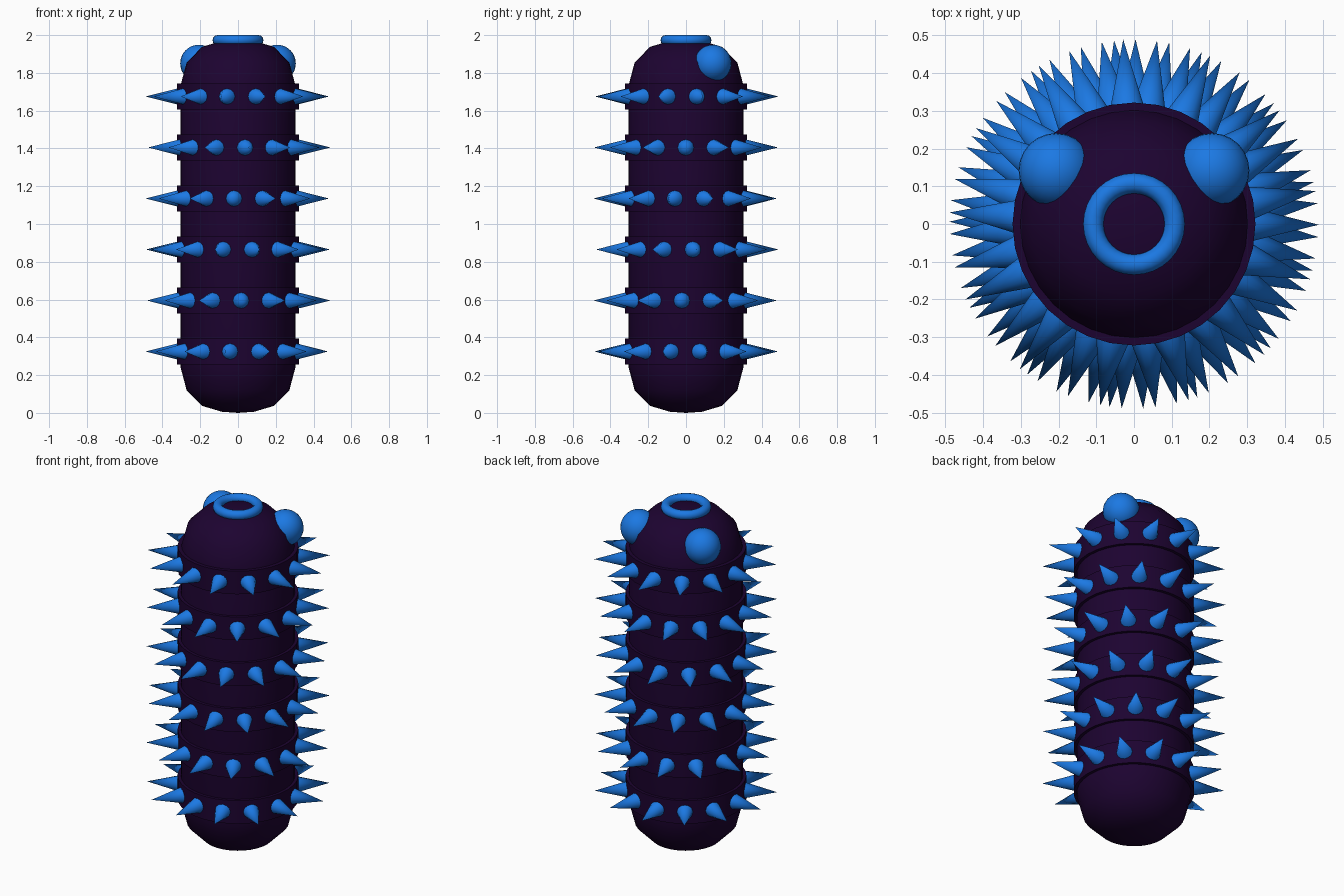
import bpy, bmesh, math
from mathutils import Matrix, Vector

cube = bpy.data.objects.get("Cube")
if cube:
    bpy.data.objects.remove(cube, do_unlink=True)


def material(name, rgb):
    m = bpy.data.materials.new(name)
    m.use_nodes = True
    col = (*rgb, 1.0)
    m.diffuse_color = col
    m.node_tree.nodes["Principled BSDF"].inputs["Base Color"].default_value = col
    return m


PURPLE = material("dark_purple", (0.012, 0.001, 0.03))
BLUE = material("bright_blue", (0.011, 0.19, 0.77))


def finish(obj, name, mat, angle=40):
    obj.name = name
    obj.data.materials.clear()
    obj.data.materials.append(mat)
    bpy.ops.object.select_all(action="DESELECT")
    obj.select_set(True)
    bpy.context.view_layer.objects.active = obj
    bpy.ops.object.shade_smooth_by_angle(angle=math.radians(angle))


def from_bmesh(bm, name, mat):
    bmesh.ops.recalc_face_normals(bm, faces=bm.faces)
    mesh = bpy.data.meshes.new(name)
    bm.to_mesh(mesh)
    bm.free()
    obj = bpy.data.objects.new(name, mesh)
    bpy.context.collection.objects.link(obj)
    finish(obj, name, mat)


def lathe(name, profile, mat, steps=32):
    bm = bmesh.new()
    verts = [bm.verts.new((r, 0, z)) for r, z in profile]
    edges = [bm.edges.new(pair) for pair in zip(verts, verts[1:])]
    bmesh.ops.spin(bm, geom=verts + edges, axis=(0, 0, 1), cent=(0, 0, 0),
                   angle=math.tau, steps=steps)
    bmesh.ops.remove_doubles(bm, verts=bm.verts, dist=0.0005)
    from_bmesh(bm, name, mat)


# Capsule body, the same rounded end at bottom and top
HEIGHT = 1.975
end = [(0, 0), (0.085, 0.006), (0.19, 0.037), (0.272, 0.12), (0.305, 0.245)]
lathe("body", end + [(r, HEIGHT - z) for r, z in reversed(end)], PURPLE)

# Raised bands, each with a crown of spikes turned a little from the last
ROWS, SPIKES, TWIST = 6, 13, 0.3
BASE_R, TIP_R = 0.285, 0.49
for row in range(ROWS):
    z = 0.325 + 0.27 * row
    bpy.ops.mesh.primitive_cylinder_add(vertices=32, radius=0.322, depth=0.136,
                                        location=(0, 0, z))
    finish(bpy.context.object, f"band_{row + 1}", PURPLE)

    bm = bmesh.new()
    for i in range(SPIKES):
        a = -math.pi / 2 + TWIST * (ROWS - row) + math.tau * i / SPIKES
        out = Vector((math.cos(a), math.sin(a), 0))
        place = Matrix.Translation(out * (BASE_R + TIP_R) / 2 + Vector((0, 0, z)))
        turn = out.to_track_quat("Z", "Y").to_matrix().to_4x4()
        bmesh.ops.create_cone(bm, cap_ends=True, segments=12, radius1=0.051,
                              radius2=0, depth=TIP_R - BASE_R, matrix=place @ turn)
    from_bmesh(bm, f"spikes_{row + 1}", BLUE)

# Mouth ring on top
bpy.ops.mesh.primitive_torus_add(major_radius=0.108, minor_radius=0.027,
                                 major_segments=32, minor_segments=12,
                                 location=(0, 0, 1.973))
finish(bpy.context.object, "mouth_ring", BLUE, 60)

# Eyes
for side, x in (("left", 0.207), ("right", -0.207)):
    bpy.ops.mesh.primitive_uv_sphere_add(segments=24, ring_count=16, radius=0.099,
                                         location=(x, 0.142, 1.85))
    finish(bpy.context.object, f"{side}_eye", BLUE)
